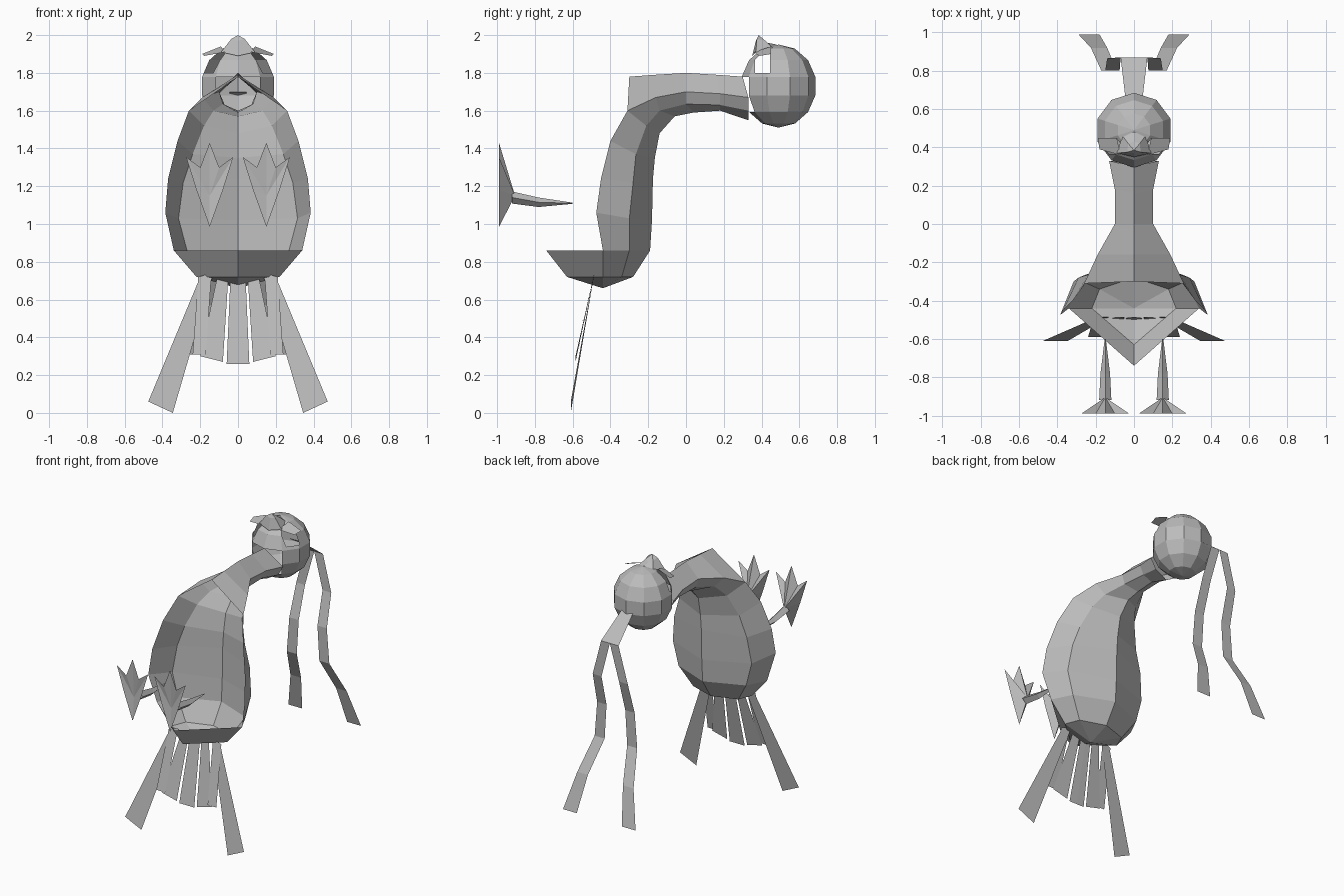
import bpy, bmesh
from mathutils import Vector

cube = bpy.data.objects.get("Cube")
if cube:
    bpy.data.objects.remove(cube)

grey = bpy.data.materials.new("plain_grey")
grey.use_nodes = True
grey.diffuse_color = (.5, .5, .5, 1)
grey.node_tree.nodes["Principled BSDF"].inputs["Base Color"].default_value = grey.diffuse_color


def finish(name, bm, mirror=False):
    """Turn a bmesh into a flat shaded object, optionally mirrored across x."""
    bmesh.ops.recalc_face_normals(bm, faces=bm.faces)
    mesh = bpy.data.meshes.new(name)
    bm.to_mesh(mesh)
    bm.free()
    mesh.materials.append(grey)
    obj = bpy.data.objects.new(name, mesh)
    bpy.context.collection.objects.link(obj)
    if mirror:
        modifier = obj.modifiers.new("Mirror", "MIRROR")
        modifier.use_clip = True
        modifier.merge_threshold = .002
    return obj


def loft(bm, rows):
    """Join neighbouring rows of points with quads."""
    grid = [[bm.verts.new(point) for point in row] for row in rows]
    for low, high in zip(grid, grid[1:]):
        for i in range(len(low) - 1):
            bm.faces.new((low[i], low[i + 1], high[i + 1], high[i]))
    bmesh.ops.remove_doubles(bm, verts=bm.verts, dist=.001)


def plate(bm, points):
    return bm.faces.new([bm.verts.new(point) for point in points])


# Open-fronted body and neck: each row runs front edge, side crease, back centre
sections = [
    [(.34, -.44, .86), (.27, -.30, .86), (0, -.19, .86)],
    [(.385, -.475, 1.06), (.315, -.30, 1.03), (0, -.18, 1.02)],
    [(.37, -.45, 1.24), (.29, -.28, 1.22), (0, -.175, 1.24)],
    [(.32, -.40, 1.44), (.24, -.265, 1.37), (0, -.165, 1.35)],
    [(.26, -.31, 1.60), (.18, -.21, 1.52), (0, -.14, 1.48)],
    [(.19, -.16, 1.67), (.13, -.14, 1.60), (0, -.06, 1.57)],
    [(.10, 0, 1.70), (.08, 0, 1.635), (0, .04, 1.59)],
    [(.10, .18, 1.69), (.07, .18, 1.63), (0, .18, 1.60)],
    [(.13, .33, 1.67), (.09, .33, 1.60), (0, .33, 1.55)],
]
bm = bmesh.new()
loft(bm, sections)
finish("body_shell", bm, mirror=True)

# Peaked roof along the top of the neck
bm = bmesh.new()
ridge = [(0, -.30, 1.78), (0, -.16, 1.79), (0, 0, 1.80), (0, .16, 1.79), (0, .30, 1.78)]
loft(bm, [ridge, [row[0] for row in sections[4:]]])
finish("neck_ridge", bm, mirror=True)

# Bowl under the body, with a pointed front rim
bm = bmesh.new()
rim = [(0, -.74, .86)] + sections[0]
base = [(0, -.63, .72), (.22, -.44, .72), (.18, -.34, .72), (0, -.28, .72)]
loft(bm, [rim, base, [(0, -.44, .66)] * len(base)])
finish("belly_bowl", bm, mirror=True)

# Hollow head, open at the neck, with eye holes cut through both sides
bm = bmesh.new()
bmesh.ops.create_uvsphere(bm, u_segments=10, v_segments=7, radius=1)
centre, radii = Vector((0, .49, 1.73)), Vector((.205, .20, .22))
for vert in bm.verts:
    vert.co = centre + vert.co * radii
eye_low, eye_high = Vector((0, .365, 1.80)), Vector((0, .445, 1.915))
for corner in (eye_low, eye_high):
    for axis in ((0, 1, 0), (0, 0, 1)):
        bmesh.ops.bisect_plane(bm, geom=bm.verts[:] + bm.edges[:] + bm.faces[:],
                               plane_co=corner, plane_no=axis, dist=.0001)


def is_opening(face):
    c = face.calc_center_median()
    eye = eye_low.y < c.y < eye_high.y and eye_low.z < c.z < eye_high.z and abs(c.x) > .04
    throat = c.y < .345 and c.z < 1.77
    return eye or throat


bmesh.ops.delete(bm, geom=[f for f in bm.faces if is_opening(f)], context="FACES")
finish("head", bm)

# Crest and brows above the face
bm = bmesh.new()
loft(bm, [[(0, .35, 1.89), (.09, .37, 1.91), (.06, .46, 1.93), (0, .48, 1.95)],
          [(0, .37, 1.97), (.035, .375, 1.98), (.03, .42, 1.97), (0, .43, 1.96)],
          [(0, .385, 2)] * 4])
finish("crest", bm, mirror=True)
bm = bmesh.new()
plate(bm, [(.07, .36, 1.91), (.18, .39, 1.89), (.19, .45, 1.90), (.09, .45, 1.94)])
finish("brow", bm, mirror=True)

# Ribbon hanging behind the head: a short strap, then two tails
bm = bmesh.new()
loft(bm, [[(0, .66, 1.70), (.045, .66, 1.70)], [(0, .87, 1.54), (.07, .87, 1.54)]])
finish("ribbon_strap", bm, mirror=True)
bm = bmesh.new()
stations = [(0, .07, .87, 1.54), (.07, .14, .865, 1.28), (.075, .15, .80, 1.05),
            (.09, .17, .80, .80), (.14, .225, .92, .57), (.18, .29, .99, .31)]
loft(bm, [[(inner, y, z), (outer, y, z)] for inner, outer, y, z in stations])
finish("ribbon_tail", bm, mirror=True)

# Tail feathers: inner and outer x at the top, then the two bottom corners
feathers = {
    "middle_feather": (0, .04, (0, .26), (.06, .26), -.585),
    "inner_feather": (.05, .11, (.08, .27), (.20, .30), -.585),
    "side_feather": (.14, .21, (.17, .31), (.24, .31), -.59),
    "long_feather": (.13, .20, (.345, 0), (.475, .06), -.61),
}
for name, (inner, outer, low_in, low_out, depth) in feathers.items():
    bm = bmesh.new()
    plate(bm, [(inner, -.485, .74), (outer, -.49, .72),
               (low_out[0], depth, low_out[1]), (low_in[0], depth, low_in[1])])
    finish(name, bm, mirror=True)

# Legs: square tapering shanks pointing forward
foot_x = .15
bm = bmesh.new()
shank = [(-.60, 1.11, .003), (-.78, 1.115, .025), (-.92, 1.14, .032)]
loft(bm, [[(foot_x + sx * r, y, z + sz * r)
           for sx, sz in ((1, 0), (0, 1), (-1, 0), (0, -1), (1, 0))] for y, z, r in shank])
finish("leg", bm, mirror=True)

# Feet: three claws and a spur fanning out from the ankle
outline = [(0, .985), (.07, 1.18), (.125, 1.355), (.05, 1.30), (0, 1.43),
           (-.05, 1.30), (-.125, 1.355), (-.07, 1.18)]
bm = bmesh.new()
toes = [bm.verts.new((foot_x + dx, -.99, z)) for dx, z in outline]
for y in (-.905, -.975):
    hub = bm.verts.new((foot_x, y, 1.15))
    for a, b in zip(toes, toes[1:] + toes[:1]):
        bm.faces.new((a, b, hub))
finish("foot", bm, mirror=True)
